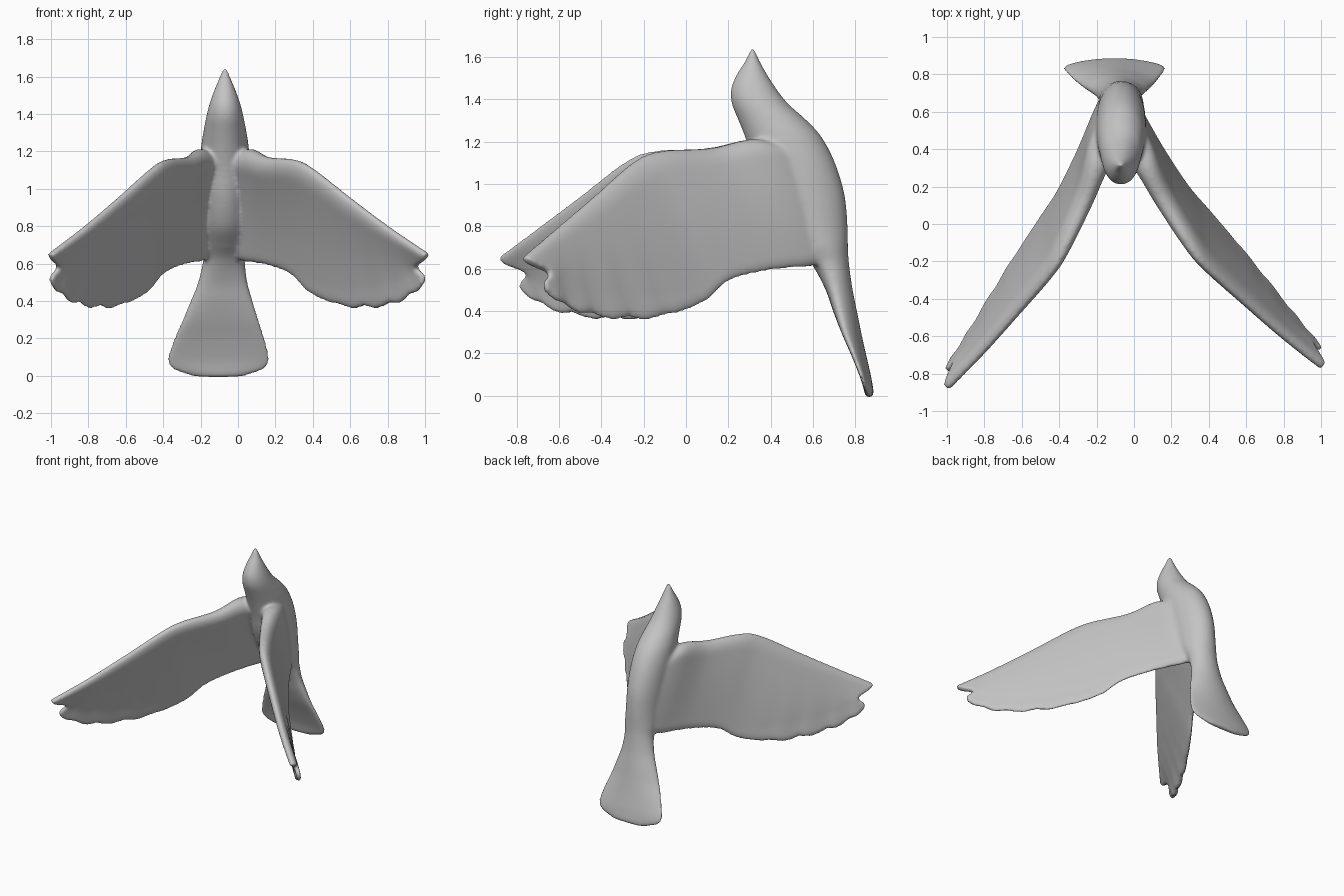
import bpy, bmesh, math
from mathutils import Vector, Matrix

if "Cube" in bpy.data.objects:
    bpy.data.objects.remove(bpy.data.objects["Cube"], do_unlink=True)

CX = -0.07  # centre line of the body


def spline(pts, u):
    """Catmull-Rom point at u in 0..1 through tuples of any size."""
    n = len(pts) - 1
    k = min(int(u * n), n - 1)
    f = u * n - k
    a, b, c, d = (Vector(pts[min(max(k + j, 0), n)]) for j in (-1, 0, 1, 2))
    return 0.5 * (2 * b + (c - a) * f + (2 * a - 5 * b + 4 * c - d) * f * f
                  + (3 * b - a - 3 * c + d) * f ** 3)


def loft(bm, rings):
    """Skin a row of closed rings and close both ends with quads."""
    vs = [[bm.verts.new(p) for p in r] for r in rings]
    n = len(vs[0])
    faces = []
    for r, q in zip(vs, vs[1:]):
        for i in range(n):
            j = (i + 1) % n
            faces.append(bm.faces.new((r[i], r[j], q[j], q[i])))
    for r in (vs[0], vs[-1]):
        for i in range(n // 2):
            corners = (r[i], r[i + 1], r[n - i - 1], r[(n - i) % n])
            faces.append(bm.faces.new(list(dict.fromkeys(corners))))
    bmesh.ops.recalc_face_normals(bm, faces=faces)


# Head, body and tail sections: height, front y, back y, half width, curl
BODY = [
    (1.64, .305, .325, .014, 0), (1.58, .278, .35, .036, 0),
    (1.52, .24, .383, .06, 0), (1.45, .212, .428, .084, 0),
    (1.38, .216, .483, .101, 0), (1.3, .248, .572, .116, 0),
    (1.22, .28, .643, .128, 0), (1.1, .32, .705, .134, 0),
    (.95, .36, .75, .132, 0), (.8, .43, .764, .126, 0),
    (.7, .52, .766, .12, 0), (.62, .595, .771, .112, .005),
    (.5, .66, .788, .133, .02), (.4, .695, .808, .168, .025),
    (.3, .735, .828, .205, .03), (.2, .78, .85, .245, .026),
    (.1, .82, .873, .276, .02), (.05, .835, .882, .264, .015),
    (.02, .842, .887, .215, .01), (-.008, .85, .887, .12, 0),
]


def body_rings(steps=90, n=48):
    rings = []
    for k in range(steps + 1):
        z, y0, y1, hw, curl = spline(BODY, k / steps)
        # The tail leans slightly to the right
        cx = CX - .035 * max(0, min(1, (.7 - z) / .6))
        ring = []
        for i in range(n):
            a = 2 * math.pi * i / n
            c, s = math.cos(a), math.sin(a)
            ring.append(Vector((cx + hw * c, (y0 + y1) / 2 + (y1 - y0) / 2 * s - curl * c * c, z)))
        rings.append(ring)
    return rings


# Leading and trailing edge of the left wing, root to tip
LEAD = [(-.05, .46, 1.16), (.05, .31, 1.21), (.15, .11, 1.17), (.3, -.13, 1.155),
        (.4, -.25, 1.105), (.6, -.43, .95), (.8, -.605, .8), (1.01, -.775, .655)]
TRAIL = [(-.05, .7, .64), (.03, .59, .61), (.15, .4, .59), (.28, .21, .54),
         (.4, .07, .43), (.62, -.19, .355), (.85, -.48, .38), (.99, -.65, .472)]
OUT = Vector((.66, -.75, 0))


def wing_rings(steps=120, n=64):
    rings = []
    for k in range(steps + 1):
        s = k / steps
        lead, trail = spline(LEAD, s), spline(TRAIL, s)
        # Feather scallops along the outer trailing edge
        feather = max(0, min(1, (s - .6) / .15))
        trail += (lead - trail).normalized() * .02 * feather * (1 - abs(math.sin(math.pi * 12 * s)))
        normal = (trail - lead).cross(OUT).normalized()
        if normal.y < 0:
            normal.negate()
        # The wing thickens towards the shoulder
        half = .07 - .043 * s + .035 * math.exp(-(s / .2) ** 2)
        ring = []
        for i in range(n):
            a = 2 * math.pi * i / n
            t = (1 - math.cos(a)) / 2
            side = 1 if i < n / 2 else -1
            nose = math.sqrt(1 - max(0, 1 - t / .16) ** 2)
            tail = math.sqrt(min(1, (1 - t) * 20))
            h = max(half * (1 - .72 * t), .016) * nose * tail
            camber = .015 * math.sin(math.pi * t)
            ripple = .002 * feather * t * t * math.sin(2 * math.pi * 12 * s)
            # Notch between the two tip feathers
            notch = .085 * math.exp(-((t - .48) / .2) ** 2) * max(0, (s - .8) / .2) ** 2
            ring.append(lead.lerp(trail, t) + normal * (side * h + camber + ripple) - OUT * notch)
        rings.append(ring)
    return rings


bm = bmesh.new()
loft(bm, body_rings())

# Left wing, then its mirror image swept further forward
left = wing_rings()
loft(bm, left)
pivot = Vector((-.19, .35, 0))
sweep = Matrix.Rotation(math.radians(7.2), 3, 'Z')
right = [[sweep @ (Vector((2 * CX - p.x, p.y, p.z)) - pivot) + pivot
          for p in ring] for ring in left]
loft(bm, right)

mesh = bpy.data.meshes.new("bird")
bm.to_mesh(mesh)
bm.free()
bird = bpy.data.objects.new("bird", mesh)
bpy.context.collection.objects.link(bird)

# Plain grey
grey = bpy.data.materials.new("plain grey")
grey.use_nodes = True
colour = (.55, .55, .55, 1)
grey.diffuse_color = colour
grey.node_tree.nodes["Principled BSDF"].inputs["Base Color"].default_value = colour
mesh.materials.append(grey)

# Fuse body and wings into one soft skin
fuse = bird.modifiers.new("fuse", 'REMESH')
fuse.mode = 'VOXEL'
fuse.voxel_size = .01
fuse.use_smooth_shade = True
soften = bird.modifiers.new("soften", 'SMOOTH')
soften.factor = .5
soften.iterations = 16
bpy.context.view_layer.objects.active = bird
bird.select_set(True)
for name in ("fuse", "soften"):
    bpy.ops.object.modifier_apply(modifier=name)
bpy.ops.object.shade_smooth()
